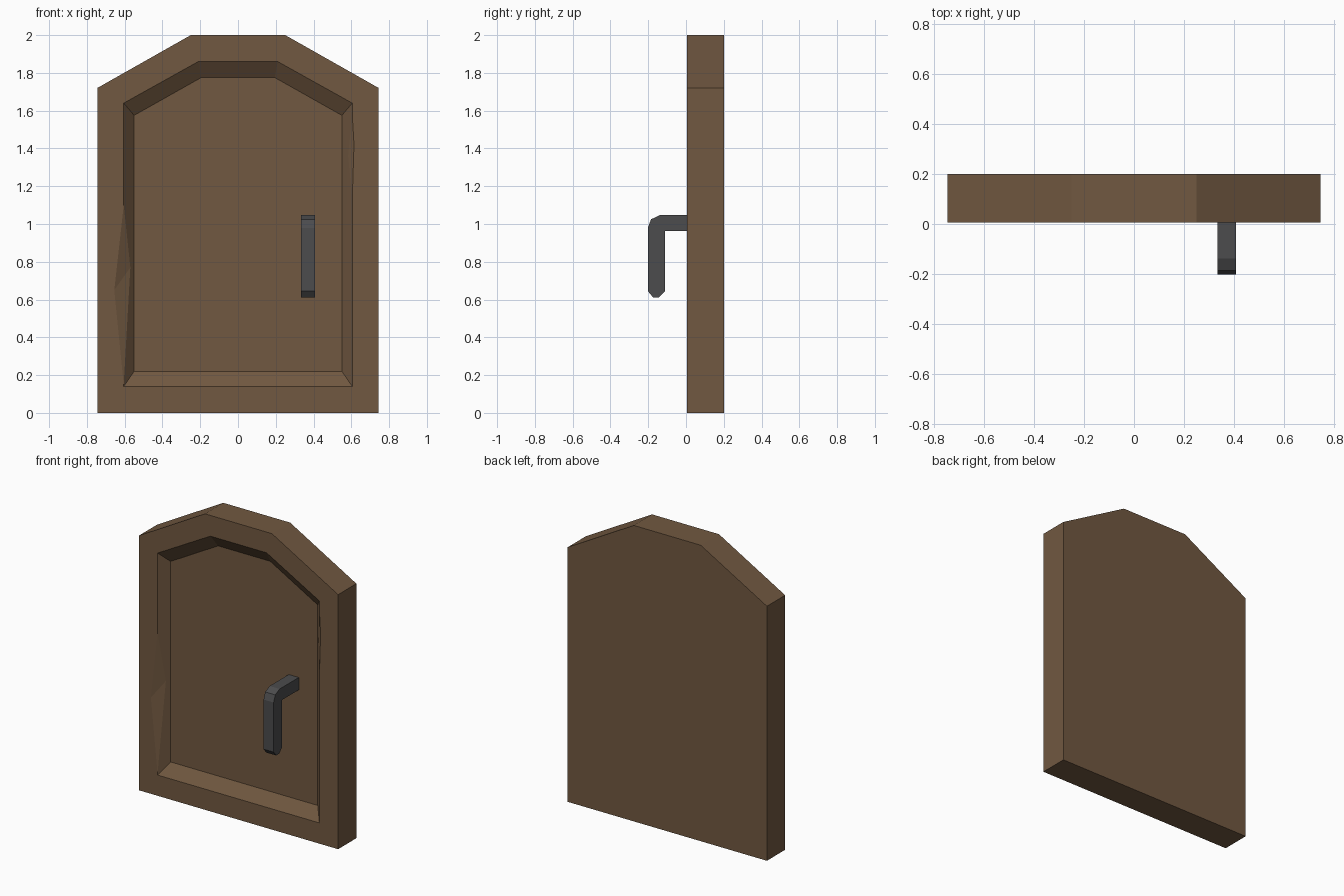
import bpy, bmesh

if "Cube" in bpy.data.objects:
    bpy.data.objects.remove(bpy.data.objects["Cube"])


def material(name, rgb):
    m = bpy.data.materials.new(name)
    m.diffuse_color = (*rgb, 1)
    m.use_nodes = True
    m.node_tree.nodes["Principled BSDF"].inputs["Base Color"].default_value = m.diffuse_color
    return m


def finish(bm, name, mat):
    bmesh.ops.recalc_face_normals(bm, faces=bm.faces[:])
    # triangulate so that concave and chipped faces stay clean
    bmesh.ops.triangulate(bm, faces=[f for f in bm.faces if len(f.verts) > 4])
    me = bpy.data.meshes.new(name)
    bm.to_mesh(me)
    bm.free()
    me.materials.append(mat)
    ob = bpy.data.objects.new(name, me)
    bpy.context.collection.objects.link(ob)
    return ob


wood = material("brown wood", (0.165, 0.098, 0.052))
iron = material("dark iron", (0.072, 0.072, 0.075))

FRONT, BACK, FLOOR = 0.005, 0.2, 0.066


def arch(bm, y, w, z0, shoulder, top_w, top):
    """Six-sided arched outline, starting bottom left."""
    pts = [(-w, z0), (w, z0), (w, shoulder), (top_w, top), (-top_w, top), (-w, shoulder)]
    return [bm.verts.new((x, y, z)) for x, z in pts]


# Door slab with a recessed, bevelled panel
bm = bmesh.new()
back = arch(bm, BACK, 0.745, 0, 1.72, 0.25, 2.0)
outer = arch(bm, FRONT, 0.745, 0, 1.72, 0.25, 2.0)
rim = arch(bm, FRONT, 0.605, 0.14, 1.64, 0.21, 1.86)
floor = arch(bm, FLOOR, 0.55, 0.22, 1.575, 0.195, 1.775)

# Worn chips on the rim: side -> start, point on frame, point on bevel, end
chips = {
    1: [(0.605, FRONT, 1.13), (0.614, FRONT, 1.42), (0.583, 0.029, 1.36), (0.605, FRONT, 1.58)],
    5: [(-0.605, FRONT, 1.1), (-0.655, FRONT, 0.65), (-0.57, 0.044, 0.77), (-0.605, FRONT, 0.15)],
}
for i in range(6):
    j = (i + 1) % 6
    on_frame, on_bevel = [], []
    if i in chips:
        s, p, w, e = [bm.verts.new(c) for c in chips[i]]
        on_frame, on_bevel = [e, p, s], [s, w, e]
        bm.faces.new((s, p, w))
        bm.faces.new((p, e, w))
    bm.faces.new((back[i], back[j], outer[j], outer[i]))
    bm.faces.new([outer[i], outer[j], rim[j]] + on_frame + [rim[i]])
    bm.faces.new([rim[i]] + on_bevel + [rim[j], floor[j], floor[i]])
bm.faces.new(back)
bm.faces.new(floor)
finish(bm, "door_slab", wood)

# Bent handle: side profile extruded across x
profile = [(FLOOR, 1.047), (-0.138, 1.047), (-0.185, 1.025), (-0.202, 0.98), (-0.202, 0.645),
           (-0.175, 0.612), (-0.143, 0.612), (-0.111, 0.645), (-0.111, 0.963), (FLOOR, 0.963)]
bm = bmesh.new()
face = bm.faces.new([bm.verts.new((0.333, y, z)) for y, z in profile])
ext = bmesh.ops.extrude_face_region(bm, geom=[face], use_keep_orig=True)
bmesh.ops.translate(bm, vec=(0.075, 0, 0),
                    verts=[g for g in ext["geom"] if isinstance(g, bmesh.types.BMVert)])
finish(bm, "door_handle", iron)
